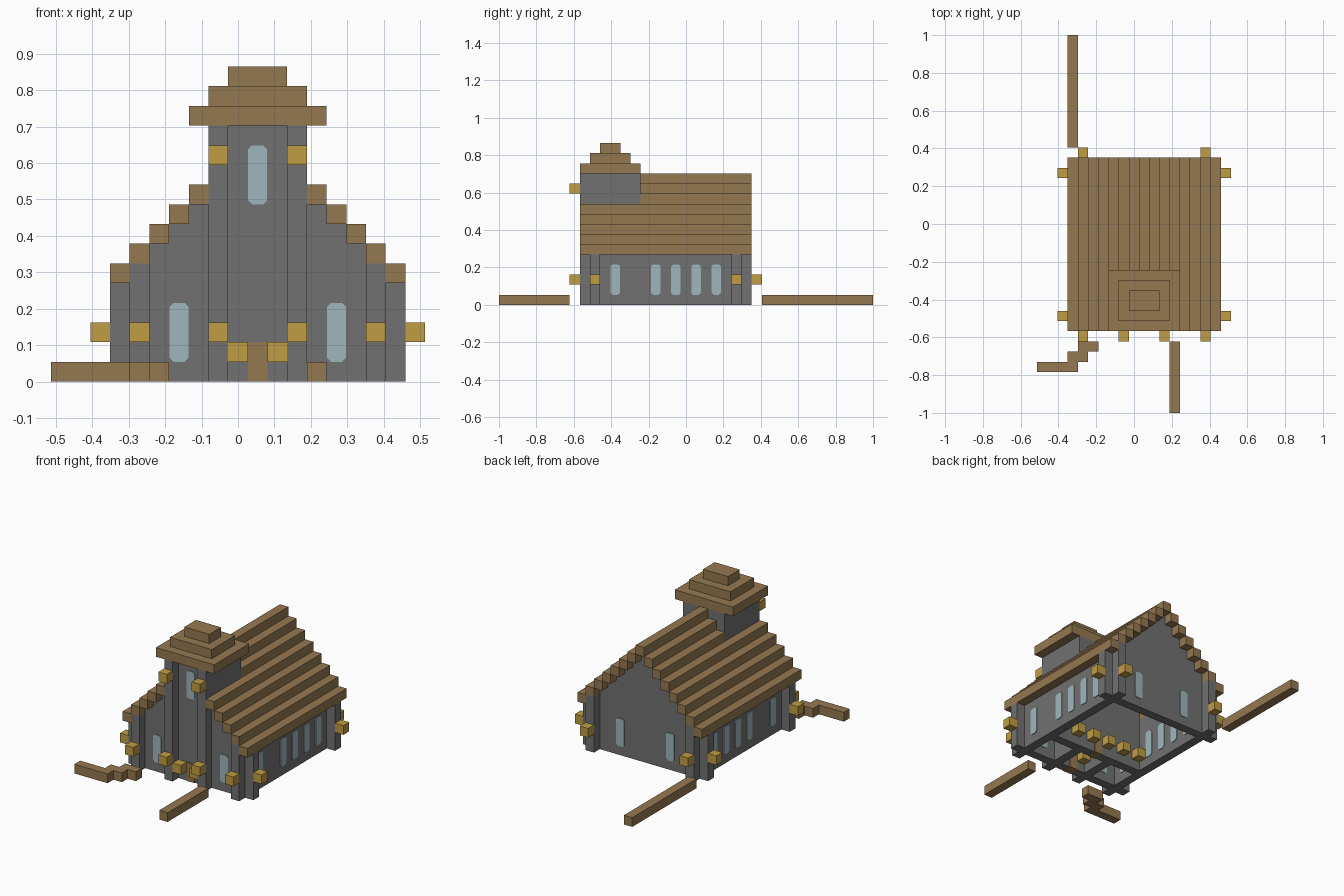
import bpy
import bmesh
from mathutils import Vector

cube = bpy.data.objects.get("Cube")
if cube:
    bpy.data.objects.remove(cube, do_unlink=True)

U = 2 / 37                      # size of one building block
MID = Vector((9.5, 18.5, 0))    # centre of the block grid
RIDGE = 10                      # block column under the ridge


def material(name, rgb):
    mat = bpy.data.materials.new(name)
    mat.use_nodes = True
    mat.diffuse_color = (*rgb, 1)
    mat.node_tree.nodes["Principled BSDF"].inputs["Base Color"].default_value = (*rgb, 1)
    return mat


STONE = material("grey stone", (0.165, 0.165, 0.165))
WOOD = material("brown wood", (0.30, 0.19, 0.082))
GOLD = material("lantern gold", (0.53, 0.34, 0.058))
GLASS = material("pale glass", (0.34, 0.47, 0.51))


def finish(name, bm, mat):
    bmesh.ops.recalc_face_normals(bm, faces=bm.faces)
    mesh = bpy.data.meshes.new(name)
    bm.to_mesh(mesh)
    bm.free()
    mesh.materials.append(mat)
    obj = bpy.data.objects.new(name, mesh)
    bpy.context.collection.objects.link(obj)
    return obj


def box(name, mat, x, y, z, grow=(0, 0, 0)):
    """Box over inclusive block ranges; a single number means one block."""
    spans = [(s, s) if isinstance(s, int) else s for s in (x, y, z)]
    low = Vector([s[0] for s in spans]) - MID
    high = Vector([s[1] + 1 for s in spans]) - MID
    bm = bmesh.new()
    bmesh.ops.create_cube(bm, size=1)
    size = (high - low) * U + Vector(grow)
    bmesh.ops.scale(bm, vec=size, verts=bm.verts)
    bmesh.ops.translate(bm, vec=(low + high) * U / 2, verts=bm.verts)
    return finish(name, bm, mat)


def extrude(name, mat, points, direction):
    bm = bmesh.new()
    face = bm.faces.new([bm.verts.new(p) for p in points])
    new = bmesh.ops.extrude_face_region(bm, geom=[face])["geom"]
    bmesh.ops.translate(bm, vec=direction,
                        verts=[v for v in new if isinstance(v, bmesh.types.BMVert)])
    return finish(name, bm, mat)


def gable(name, y, height):
    """Stepped wall, one block thick, whose top follows the roof."""
    outline = [(4, 0)]
    for i in range(4, 17):
        outline += [(i, height(i)), (i + 1, height(i))]
    outline.append((17, 0))
    points = [(Vector((i, y, k)) - MID) * U for i, k in outline]
    extrude(name, STONE, points, (0, U, 0))


def window(name, x, y, z, facing):
    """Chamfered panes on both faces of a wall block."""
    w, h, c, thick = U * 0.48, U * 1.5, U * 0.2, 0.008
    shape = [(-w, c - h), (c - w, -h), (w - c, -h), (w, c - h),
             (w, h - c), (w - c, h), (c - w, h), (-w, h - c)]
    centre = (Vector((x + 0.5, y + 0.5, z + 1.5)) - MID) * U
    across, normal = Vector((1, 0, 0)), Vector((0, 1, 0))
    if facing == "x":
        across, normal = normal, across
    for side in (-1, 1):
        start = centre + normal * (side * U / 2 - thick / 2)
        extrude(name, GLASS, [start + across * a + Vector((0, 0, b)) for a, b in shape],
                normal * thick)


def roof_height(i):
    return 12 - abs(i - RIDGE)


def tower_height(i):
    return 13 if abs(i - RIDGE) < 2 else min(roof_height(i), 10)


# Walls
gable("front_wall", 9, tower_height)
gable("hall_wall", 13, tower_height)
gable("back_wall", 23, roof_height)
for side in (-1, 1):
    box("side_wall", STONE, RIDGE + side * 6, (10, 22), (0, 5))
    box("tower_side", STONE, RIDGE + side * 2, (8, 13), (0, 12))

# Corner piers with lanterns
for side in (-1, 1):
    for y, out in ((9, -1), (23, 1)):
        x = RIDGE + side * 6
        box("side_pier", STONE, x + side, y, (0, 4))
        box("end_pier", STONE, x, y + out, (0, 5))
        box("side_lantern", GOLD, x + side * 2, y, 2)
        box("end_lantern", GOLD, x, y + out * 2, 2)
    for z in (2, 11):
        box("tower_lantern", GOLD, RIDGE + side * 2, 7, z)

# Doors and the lanterns beside them
for y in (9, 13):
    box("door", WOOD, RIDGE, y, (0, 1), grow=(0, 0.008, 0.001))
for side in (-1, 1):
    for y in (8, 10):
        box("door_lantern", GOLD, RIDGE + side, y, 1)
    for step in (1, 3, 5):
        box("hall_lantern", GOLD, RIDGE + side * step, 14, 1)

# Windows
for side in (-1, 1):
    window("front_window", RIDGE + side * 4, 9, 1, "y")
    window("back_window", RIDGE + side * 3, 23, 1, "y")
    for y in (11, 15, 17, 19, 21):
        window("side_window", RIDGE + side * 6, y, 1, "x")
window("tower_window", RIDGE, 9, 9, "y")

# Roof beams, the upper ones stopping behind the tower
for i in range(3, 18):
    start = 14 if abs(i - RIDGE) <= 2 else 8
    box("roof_beam", WOOD, i, (start, 24), roof_height(i))

# Stepped tower roof
for step in range(3):
    reach = 3 - step
    box("tower_roof", WOOD, (RIDGE - reach, RIDGE + reach), (8 + step, 13 - step), 13 + step)

# Low fences on the ground
box("front_fence", WOOD, 13, (0, 6), 0)
box("back_fence", WOOD, 3, (26, 36), 0)
for x, y in (((4, 5), 6), ((3, 4), 5), ((0, 3), 4)):
    box("zigzag_fence", WOOD, x, y, 0)
